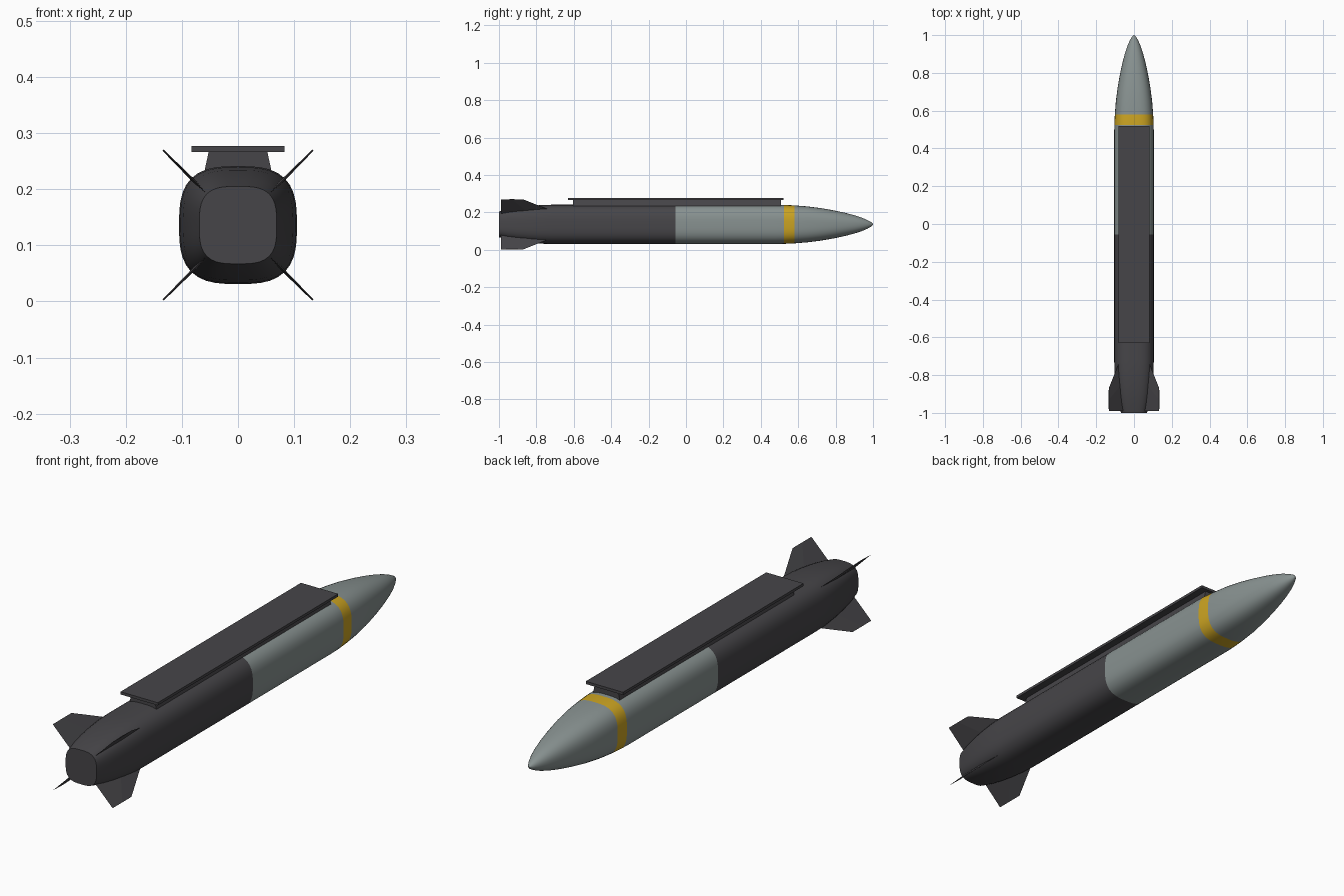
import bpy, bmesh, math
from mathutils import Vector

if "Cube" in bpy.data.objects:
    bpy.data.objects.remove(bpy.data.objects["Cube"])

CZ = 0.136      # height of the body axis
SEG = 48


def material(name, rgb):
    m = bpy.data.materials.new(name)
    m.diffuse_color = (*rgb, 1)
    m.use_nodes = True
    m.node_tree.nodes["Principled BSDF"].inputs["Base Color"].default_value = m.diffuse_color
    return m


dark = material("dark_grey", (0.062, 0.060, 0.066))
grey = material("light_grey", (0.245, 0.285, 0.28))
yellow = material("yellow", (0.60, 0.37, 0.016))


def make_object(name, bm, mats):
    bmesh.ops.recalc_face_normals(bm, faces=bm.faces[:])
    me = bpy.data.meshes.new(name)
    bm.to_mesh(me)
    bm.free()
    for m in mats:
        me.materials.append(m)
    ob = bpy.data.objects.new(name, me)
    bpy.context.collection.objects.link(ob)
    return ob


def loft(bm, rings):
    """Skin a list of equally long vertex loops, capping both ends."""
    loops = [[bm.verts.new(p) for p in ring] for ring in rings]
    for a, b in zip(loops, loops[1:]):
        for i in range(len(a)):
            j = (i + 1) % len(a)
            bm.faces.new((a[i], a[j], b[j], b[i]))
    bm.faces.new(loops[0])
    bm.faces.new(loops[-1])


def section(y, r, n):
    """Rounded-square cross-section (superellipse) at station y."""
    pts = []
    for i in range(SEG):
        t = 2 * math.pi * i / SEG
        c, s = math.cos(t), math.sin(t)
        k = r / (abs(c) ** n + abs(s) ** n) ** (1 / n)
        pts.append((k * c, y, CZ + k * s))
    return pts


# Body: (y, half width, squareness)
stations = [(-1, 0.069, 3.2), (-0.95, 0.081, 3.2), (-0.90, 0.090, 3.1),
            (-0.84, 0.098, 3), (-0.78, 0.103, 3), (-0.72, 0.105, 3),
            (-0.055, 0.105, 3), (0.48, 0.105, 3), (0.525, 0.104, 3),
            (0.58, 0.1015, 2.9), (0.65, 0.096, 2.8), (0.72, 0.087, 2.7),
            (0.79, 0.075, 2.5), (0.85, 0.062, 2.4), (0.90, 0.049, 2.3),
            (0.94, 0.036, 2.2), (0.97, 0.023, 2.1), (0.99, 0.012, 2),
            (1.0, 0.002, 2)]
bm = bmesh.new()
loft(bm, [section(*s) for s in stations])
for f in bm.faces:
    y = f.calc_center_median().y
    f.material_index = 0 if y < -0.055 else 2 if 0.525 < y < 0.58 else 1
body = make_object("body", bm, [dark, grey, yellow])
bpy.context.view_layer.objects.active = body
body.select_set(True)
bpy.ops.object.shade_smooth_by_angle(angle=math.radians(40))
body.select_set(False)

# Mounting pylon: tapered block under the rail plate
bm = bmesh.new()
loft(bm, [[(-w, -0.605, z), (w, -0.605, z), (w, 0.507, z), (-w, 0.507, z)]
          for w, z in ((0.062, 0.222), (0.052, 0.268))])
make_object("pylon", bm, [dark])

# Rail plate
bm = bmesh.new()
loft(bm, [[(-0.083, -0.63, z), (0.083, -0.63, z), (0.083, 0.52, z), (-0.083, 0.52, z)]
          for z in (0.266, 0.277)])
make_object("rail_plate", bm, [dark])

# Four diagonal tail fins with a thin diamond section
for sx, sz, name in ((1, 1, "upper_right"), (-1, 1, "upper_left"),
                     (1, -1, "lower_right"), (-1, -1, "lower_left")):
    out, side = Vector((sx, 0, sz)), Vector((sx, 0, -sz)).normalized()
    bm = bmesh.new()
    rings = []
    for d, lead, t in ((0.05, -0.66, 0.0035), (0.1335, -0.87, 0.0015)):
        base = out * d + Vector((0, 0, CZ))
        mid = (lead - 0.99) / 2
        rings.append([base + Vector((0, lead, 0)), base + Vector((0, mid, 0)) + side * t,
                      base + Vector((0, -0.99, 0)), base + Vector((0, mid, 0)) - side * t])
    loft(bm, rings)
    make_object("tail_fin_" + name, bm, [dark])
